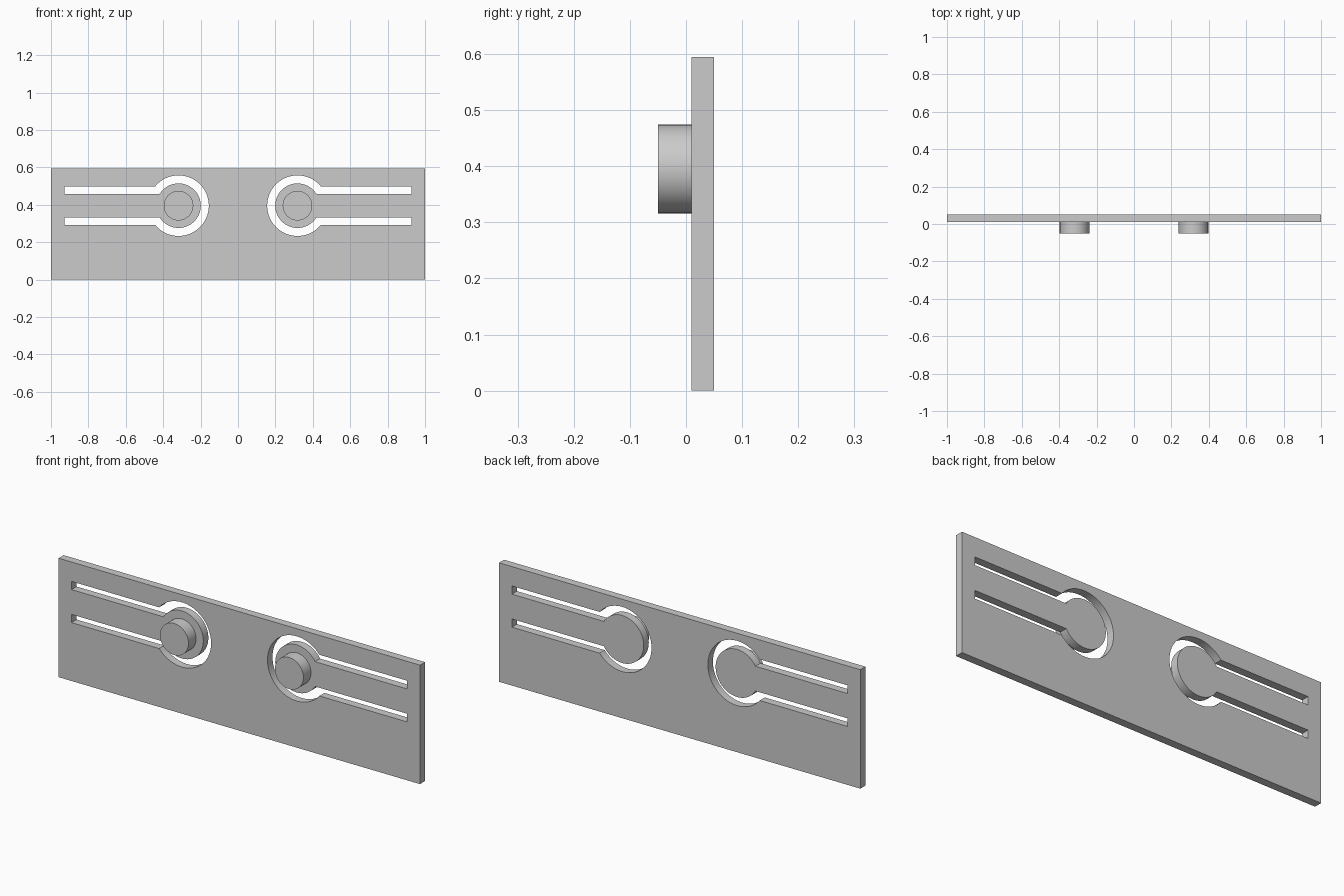
import bpy
import bmesh
from math import asin, cos, sin, pi, radians

cube = bpy.data.objects.get("Cube")
if cube:
    bpy.data.objects.remove(cube, do_unlink=True)

WIDTH, HEIGHT = 2.0, 0.595
FRONT, BACK = 0.01, 0.05
PIN_X, PIN_Z = 0.318, 0.395
PIN_R, DISC_R, HOLE_R = 0.079, 0.119, 0.162
ARM_HALF, SLOT_HALF, SLOT_END = 0.062, 0.103, 0.928

grey = bpy.data.materials.new("plain grey")
grey.use_nodes = True
colour = (0.6, 0.6, 0.6, 1)
grey.diffuse_color = colour
grey.node_tree.nodes["Principled BSDF"].inputs["Base Color"].default_value = colour


def prism(name, outline, y0, y1):
    """Extrude an (x, z) outline from y0 to y1."""
    bm = bmesh.new()
    face = bm.faces.new([bm.verts.new((x, y0, z)) for x, z in outline])
    side = bmesh.ops.extrude_face_region(bm, geom=[face])["geom"]
    moved = [v for v in side if isinstance(v, bmesh.types.BMVert)]
    bmesh.ops.translate(bm, verts=moved, vec=(0, y1 - y0, 0))
    bmesh.ops.recalc_face_normals(bm, faces=bm.faces)
    mesh = bpy.data.meshes.new(name)
    bm.to_mesh(mesh)
    bm.free()
    mesh.materials.append(grey)
    obj = bpy.data.objects.new(name, mesh)
    bpy.context.collection.objects.link(obj)
    return obj


def arc(radius, start, end, steps):
    angles = [start + (end - start) * i / steps for i in range(steps + 1)]
    return [(PIN_X + radius * cos(a), PIN_Z + radius * sin(a)) for a in angles]


def smooth(obj):
    bpy.ops.object.select_all(action="DESELECT")
    obj.select_set(True)
    bpy.context.view_layer.objects.active = obj
    bpy.ops.object.shade_smooth_by_angle(angle=radians(30))


# Keyhole slot: two straight runs joined by an arc around the button disc
outer = asin(SLOT_HALF / HOLE_R)
inner = asin(ARM_HALF / DISC_R)
slot = arc(HOLE_R, outer, 2 * pi - outer, 64)
slot += [(SLOT_END, PIN_Z - SLOT_HALF), (SLOT_END, PIN_Z - ARM_HALF)]
slot += arc(DISC_R, 2 * pi - inner, inner, 64)
slot += [(SLOT_END, PIN_Z + ARM_HALF), (SLOT_END, PIN_Z + SLOT_HALF)]

# Back plate
w = WIDTH / 2
plate = prism("plate", [(-w, 0), (w, 0), (w, HEIGHT), (-w, HEIGHT)], FRONT, BACK)

for label, side in (("left", 1), ("right", -1)):
    # Slot cut through the plate, leaving a springy arm
    cutter = prism(label + "_slot_cutter", [(side * x, z) for x, z in slot],
                   FRONT - 0.02, BACK + 0.02)
    cut = plate.modifiers.new(label + " slot", "BOOLEAN")
    cut.operation = "DIFFERENCE"
    cut.solver = "EXACT"
    cut.object = cutter
    bpy.context.view_layer.objects.active = plate
    bpy.ops.object.modifier_apply(modifier=cut.name)
    bpy.data.objects.remove(cutter, do_unlink=True)

    # Round pin standing on the disc
    circle = arc(PIN_R, 0, 2 * pi, 64)[:-1]
    smooth(prism(label + "_pin", [(side * x, z) for x, z in circle], -0.05, FRONT))

smooth(plate)
